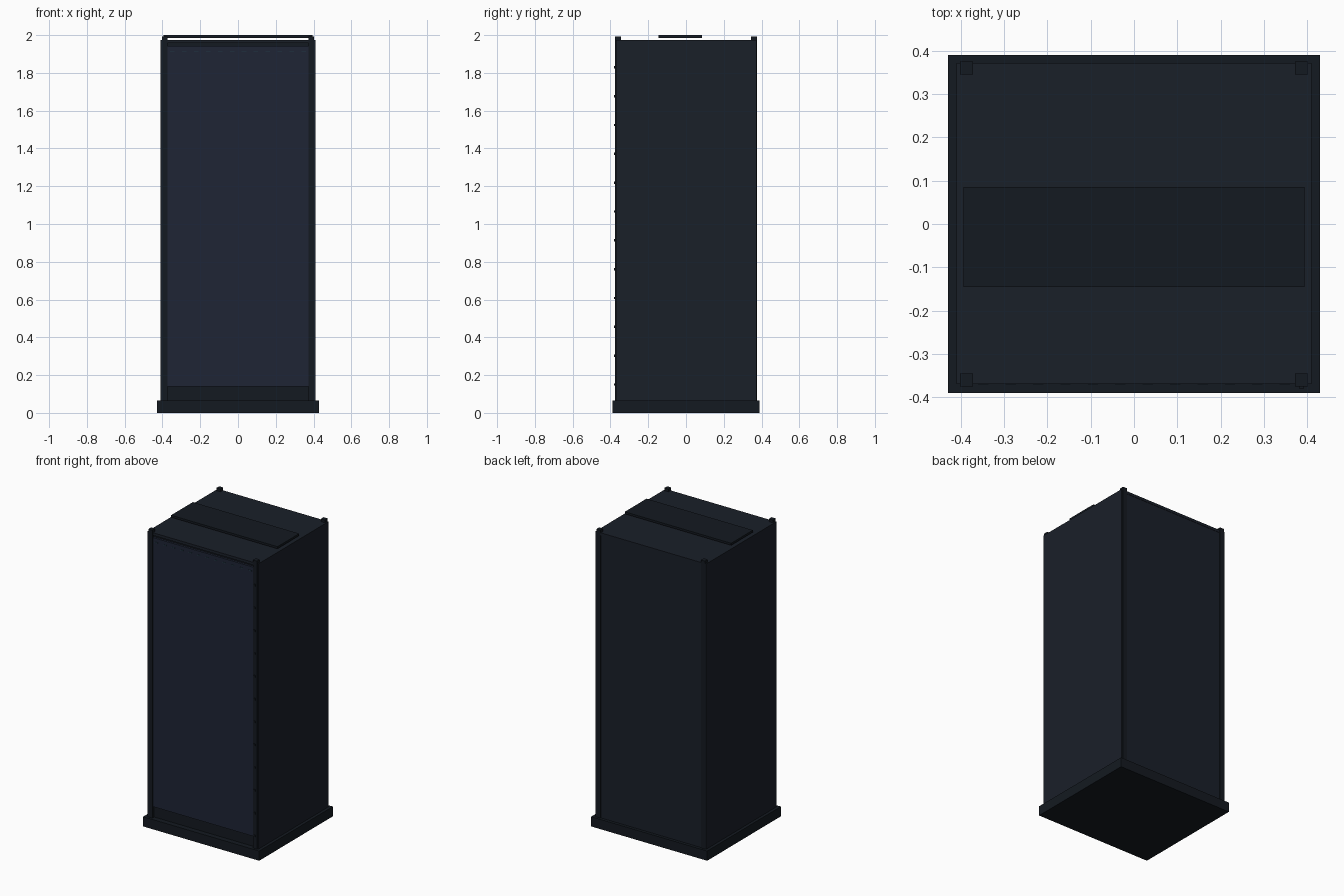
import bpy

if "Cube" in bpy.data.objects:
    bpy.data.objects.remove(bpy.data.objects["Cube"])


def material(name, rgb):
    m = bpy.data.materials.new(name)
    m.diffuse_color = (*rgb, 1)
    m.use_nodes = True
    m.node_tree.nodes["Principled BSDF"].inputs["Base Color"].default_value = m.diffuse_color
    return m


SHELL = material("shell_dark", (0.010, 0.014, 0.022))
FRAME = material("frame_black", (0.007, 0.010, 0.015))
DOOR = material("door_blue", (0.013, 0.018, 0.036))
VENT = material("vent_teal", (0.016, 0.040, 0.060))


def box(name, x, y, z, mat):
    """Box from (min, max) ranges on each axis."""
    size = [r[1] - r[0] for r in (x, y, z)]
    mid = [(r[1] + r[0]) / 2 for r in (x, y, z)]
    bpy.ops.mesh.primitive_cube_add(size=1, location=mid)
    ob = bpy.context.object
    ob.name = name
    ob.scale = size
    bpy.ops.object.transform_apply(location=False, rotation=False, scale=True)
    ob.data.materials.append(mat)
    return ob


# Plinth
box("plinth", (-0.43, 0.43), (-0.39, 0.39), (0, 0.065), FRAME)

# Corner posts and side panels
for s, side in ((-1, "left"), (1, "right")):
    for t, end in ((-1, "front"), (1, "back")):
        xs = sorted((s * 0.372, s * 0.402))
        ys = sorted((t * 0.345, t * 0.375))
        box(f"{end}_{side}_post", xs, ys, (0.065, 1.993), FRAME)
    box(f"{side}_panel", sorted((s * 0.395, s * 0.41)), (-0.37, 0.372),
        (0.065, 1.972), SHELL)

# Roof, back and raised roof cover
box("roof_panel", (-0.41, 0.41), (-0.37, 0.372), (1.957, 1.975), SHELL)
box("back_panel", (-0.374, 0.374), (0.355, 0.37), (0.065, 1.96), SHELL)
box("roof_cover", (-0.394, 0.394), (-0.145, 0.085), (1.986, 2.0), FRAME)

# Front door with recessed kick plate and header
box("door", (-0.373, 0.373), (-0.369, -0.355), (0.14, 1.942), DOOR)
box("kick_plate", (-0.373, 0.373), (-0.355, -0.34), (0.065, 0.145), FRAME)
box("header", (-0.373, 0.373), (-0.355, -0.34), (1.94, 1.96), FRAME)

# Row of small vents along the top of the door
for i in range(12):
    cx = -0.348 + i * 0.0633
    box(f"door_vent_{i + 1}", (cx - 0.012, cx + 0.012), (-0.371, -0.366),
        (1.912, 1.917), VENT)

# Fasteners up the right front post
for i in range(12):
    cz = 0.15 + i * 0.1527
    box(f"post_fastener_{i + 1}", (0.381, 0.393), (-0.38, -0.37),
        (cz - 0.006, cz + 0.006), FRAME)
